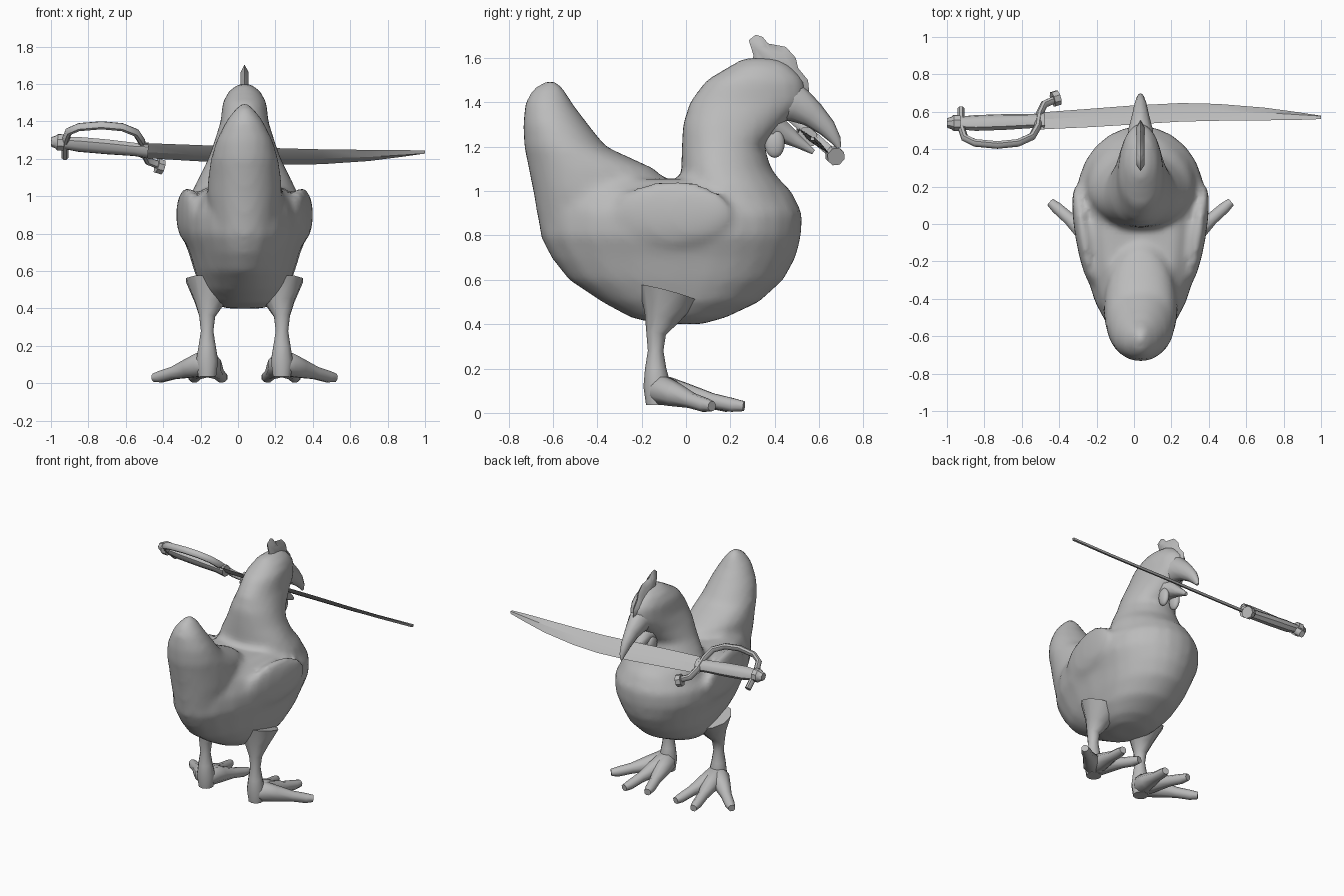
import bpy, bmesh, math
from mathutils import Vector, Matrix

if "Cube" in bpy.data.objects:
    bpy.data.objects.remove(bpy.data.objects["Cube"])

CX = 0.035  # the bird's own centre line
grey = bpy.data.materials.new("plain grey")
grey.diffuse_color = (0.5, 0.5, 0.5, 1)
grey.use_nodes = True
grey.node_tree.nodes["Principled BSDF"].inputs["Base Color"].default_value = grey.diffuse_color


def finish(name, bm, angle=50):
    bmesh.ops.recalc_face_normals(bm, faces=bm.faces)
    me = bpy.data.meshes.new(name)
    bm.to_mesh(me)
    bm.free()
    ob = bpy.data.objects.new(name, me)
    bpy.context.collection.objects.link(ob)
    me.materials.append(grey)
    bpy.ops.object.select_all(action='DESELECT')
    ob.select_set(True)
    bpy.context.view_layer.objects.active = ob
    bpy.ops.object.shade_smooth_by_angle(angle=math.radians(angle))
    return ob


def loft(bm, rings):
    vs = [[bm.verts.new(p) for p in r] for r in rings]
    n = len(vs[0])
    for a, b in zip(vs, vs[1:]):
        for i in range(n):
            j = (i + 1) % n
            bm.faces.new((a[i], a[j], b[j], b[i]))
    bm.faces.new(vs[0])
    bm.faces.new(vs[-1])


def slices(bm, rows, n=24):
    """Egg-shaped level slices: z, back y, front y, half width, y of widest point."""
    rings = []
    for z, y0, y1, hw, ym in rows:
        ring = []
        for i in range(n):
            a = math.tau * i / n
            c = math.cos(a)
            ring.append((CX + hw * math.sin(a), ym + c * ((y1 - ym) if c > 0 else (ym - y0)), z))
        rings.append(ring)
    loft(bm, rings)


def tube(bm, pts, n=8, ref=(1, 0, 0), flat=1.0):
    """Tapered tube through (x, y, z, radius); flat scales it along ref."""
    P = [Vector(p[:3]) for p in pts]
    rings = []
    for i, p in enumerate(P):
        t = (P[min(i + 1, len(P) - 1)] - P[max(i - 1, 0)]).normalized()
        u = Vector(ref)
        u = (u - t * u.dot(t)).normalized()
        v = t.cross(u)
        r = pts[i][3]
        rings.append([p + u * (r * flat * math.cos(math.tau * (k + .5) / n))
                      + v * (r * math.sin(math.tau * (k + .5) / n)) for k in range(n)])
    loft(bm, rings)


def ball(bm, at, size, rot=0.0):
    m = Matrix.Translation(at) @ Matrix.Rotation(rot, 4, 'Z') @ Matrix.Diagonal((*size, 1))
    bmesh.ops.create_uvsphere(bm, u_segments=16, v_segments=10, radius=1, matrix=m)


# body: torso, tail, neck with head and folded wings fused into one skin
bm = bmesh.new()
slices(bm, [(.40, -.12, .07, .10, 0), (.43, -.25, .18, .17, 0), (.50, -.38, .33, .23, .05),
            (.60, -.53, .44, .27, .1), (.70, -.61, .495, .30, .13), (.80, -.66, .52, .34, .15),
            (.90, -.66, .525, .34, .15), (1.0, -.68, .475, .28, .15), (1.055, -.68, .42, .2, .15)])
slices(bm, [(.60, -.52, -.2, .08, -.4), (.80, -.655, -.2, .17, -.45), (1.0, -.69, -.04, .20, -.45),
            (1.1, -.71, -.14, .195, -.48), (1.2, -.73, -.36, .18, -.55), (1.3, -.735, -.44, .15, -.6),
            (1.4, -.725, -.515, .10, -.62), (1.46, -.69, -.55, .055, -.62), (1.495, -.64, -.58, .02, -.61)])
slices(bm, [(.95, -.03, .49, .30, .2), (1.03, -.03, .44, .28, .18), (1.1, -.022, .385, .245, .15),
            (1.2, -.02, .355, .195, .15), (1.3, -.015, .44, .16, .16), (1.4, .015, .54, .128, .22),
            (1.5, .09, .535, .118, .28), (1.56, .19, .48, .085, .32), (1.6, .26, .41, .035, .33)])
for s in (-1, 1):
    ball(bm, (CX + s * .305, -.06, .9), (.045, .27, .15), -.16 * s)
raw = finish("body_shell", bm)
mod = raw.modifiers.new("fuse", 'REMESH')
mod.mode = 'VOXEL'
mod.voxel_size = .024
mod.use_smooth_shade = True
sm = raw.modifiers.new("soften", 'SMOOTH')
sm.factor = .5
sm.iterations = 4
dg = bpy.context.evaluated_depsgraph_get()
me = bpy.data.meshes.new_from_object(raw.evaluated_get(dg))
bpy.data.objects.remove(raw)
body = bpy.data.objects.new("body", me)
bpy.context.collection.objects.link(body)
if not me.materials:
    me.materials.append(grey)
for p in me.polygons:
    p.use_smooth = True

# legs and three-toed feet
for s, side in ((-1, "left"), (1, "right")):
    bm = bmesh.new()
    x = CX + s * .2
    tube(bm, [(x - s * .02, -.08, .54, .14), (x - s * .01, -.11, .43, .08), (x, -.135, .36, .045),
              (x, -.137, .28, .035), (x, -.137, .2, .048), (x, -.13, .12, .062), (x, -.13, .035, .05)], 10)
    finish(side + "_leg", bm)
    bm = bmesh.new()
    for off, y, k in ((.475, .11, .9), (.275, .25, 1), (.115, .22, 1)):
        tip = CX + s * off
        dx, dy = tip - x, y + .13
        at = lambda f, z, r: (x + dx * f, -.13 + dy * f, z, r)
        tube(bm, [at(-.03, .1, .05), at(.12, .1, .068), at(.35, .08, .055), at(.65, .055, .036),
                  at(.9, .035, .033), at(1.03, .03, .024)], 8, (0, 0, 1))
    finish(side + "_foot", bm)

# beak halves gripping the blade
bm = bmesh.new()
tube(bm, [(CX, .40, 1.41, .10), (CX, .50, 1.395, .085), (CX, .57, 1.345, .06),
          (CX, .635, 1.285, .042), (CX, .675, 1.23, .025), (CX, .69, 1.195, .01)], 10, flat=.8)
finish("upper_beak", bm)
bm = bmesh.new()
tube(bm, [(CX, .34, 1.31, .10), (CX, .43, 1.27, .055), (CX, .50, 1.225, .032), (CX, .575, 1.175, .012)], 8)
finish("lower_beak", bm)

# wattles
bm = bmesh.new()
for s in (-1, 1):
    ball(bm, (CX + s * .045, .40, 1.215), (.025, .045, .065))
finish("wattles", bm)

# comb: plate that thins towards its edge
outline = [(.27, 1.53), (.305, 1.61), (.283, 1.68), (.315, 1.705), (.345, 1.695), (.37, 1.665),
           (.45, 1.65), (.495, 1.60), (.505, 1.555), (.55, 1.50), (.555, 1.45), (.50, 1.42)]
bm = bmesh.new()
mid = (.41, 1.53)
edge = [bm.verts.new((CX, y, z)) for y, z in outline]
for s in (-1, 1):
    inner = [bm.verts.new((CX + s * .022, mid[0] + (y - mid[0]) * .75, mid[1] + (z - mid[1]) * .75))
             for y, z in outline]
    for i in range(len(edge)):
        j = (i + 1) % len(edge)
        bm.faces.new((edge[i], edge[j], inner[j], inner[i]))
    bm.faces.new(inner)
finish("comb", bm)

# sword: its broad side runs along D, tilted between forward and down
D = Vector((0, .75, -.66))
N = Vector((0, .66, .75))
bm = bmesh.new()
rings = []
for x, y, z, w in ((-.52, .55, 1.245, .06), (-.25, .566, 1.232, .065), (0, .583, 1.22, .068),
                   (.25, .597, 1.212, .066), (.45, .597, 1.211, .06), (.7, .588, 1.218, .045),
                   (.88, .577, 1.229, .027), (1.0, .57, 1.236, .012)):
    c = Vector((x, y, z))
    rings.append([c + D * w, c + N * .011, c - D * w, c - N * .011])
loft(bm, rings)
finish("sword_blade", bm, 20)

bm = bmesh.new()
tube(bm, [(-.95, .54, 1.287, .036), (-.85, .54, 1.277, .047), (-.7, .545, 1.264, .047),
          (-.55, .55, 1.25, .042), (-.48, .55, 1.245, .05)], 8, N, .8)
finish("sword_grip", bm)
bm = bmesh.new()
tube(bm, [(-1.0, .54, 1.29, .026), (-.975, .54, 1.29, .036), (-.965, .54, 1.289, .046),
          (-.93, .54, 1.287, .046)], 8, N)
finish("sword_pommel", bm, 35)

# curved hand guard with a knob at its free end
bm = bmesh.new()
base = Vector((0, .55, 1.267))
path = [(-.925, -.085), (-.925, .04), (-.905, .12), (-.85, .155), (-.73, .17), (-.62, .155),
        (-.545, .11), (-.515, .04), (-.505, -.05), (-.48, -.12), (-.42, -.155)]
tube(bm, [(x, *(base - D * s)[1:], .02) for x, s in path], 8, N, 1.2)
end = base - D * -.155
tube(bm, [(-.435, end.y, end.z, .042), (-.402, end.y + .01, end.z - .01, .042)], 8, N)
finish("sword_guard", bm, 40)
